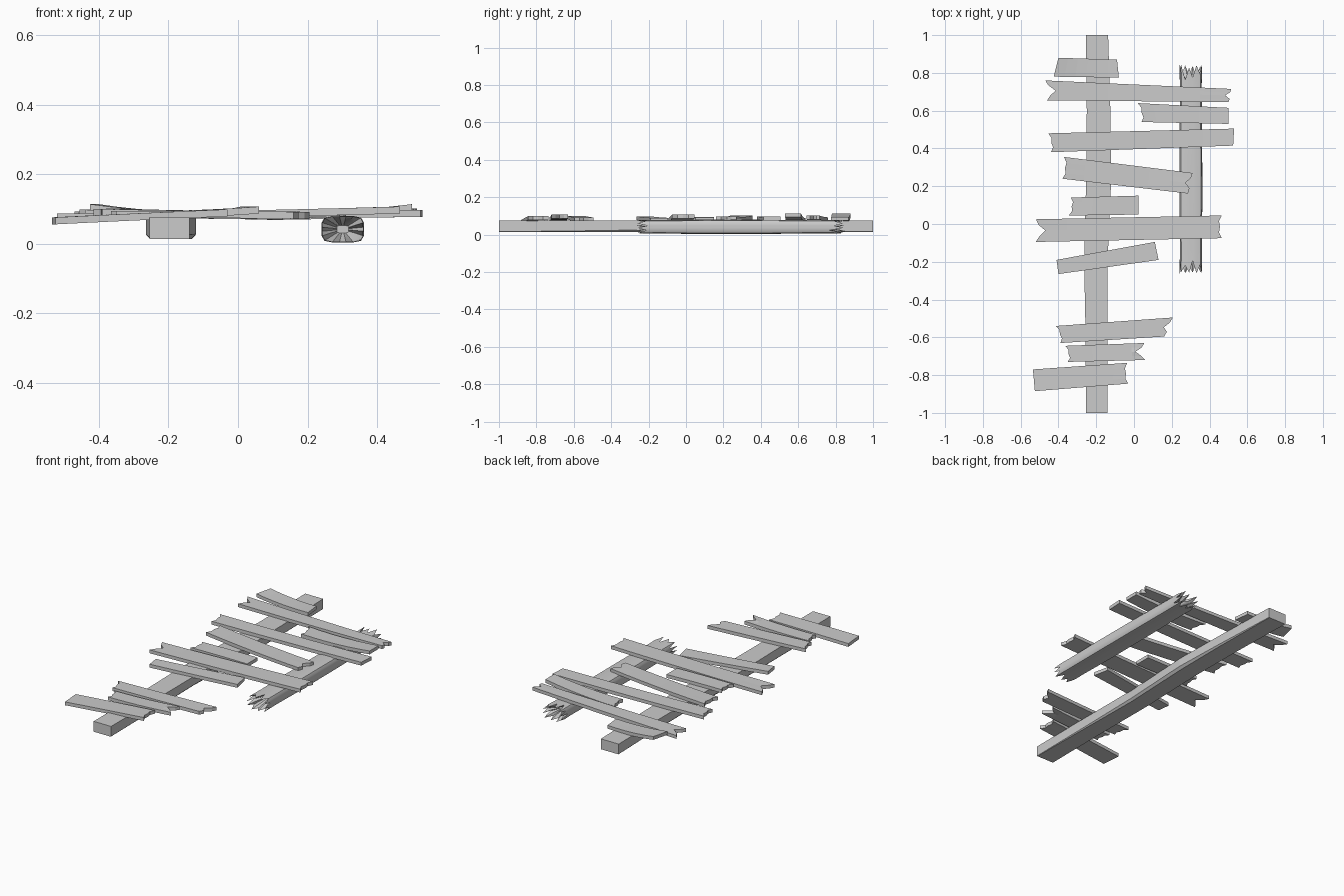
import bpy
import bmesh
import math
import random
from mathutils import Vector

random.seed(4)
if "Cube" in bpy.data.objects:
    bpy.data.objects.remove(bpy.data.objects["Cube"], do_unlink=True)

wood = bpy.data.materials.new("weathered grey wood")
wood.use_nodes = True
GREY = (0.6, 0.6, 0.6, 1)
wood.diffuse_color = GREY
wood.node_tree.nodes["Principled BSDF"].inputs["Base Color"].default_value = GREY


def finish(name, bm):
    bmesh.ops.recalc_face_normals(bm, faces=bm.faces)
    mesh = bpy.data.meshes.new(name)
    bm.to_mesh(mesh)
    bm.free()
    mesh.materials.append(wood)
    obj = bpy.data.objects.new(name, mesh)
    bpy.context.collection.objects.link(obj)
    return obj


def loft(bm, rings):
    """Skin a list of closed rings of points; returns the vertex rings."""
    rows = [[bm.verts.new(p) for p in ring] for ring in rings]
    n = len(rows[0])
    for a, b in zip(rows, rows[1:]):
        for i in range(n):
            j = (i + 1) % n
            bm.faces.new((a[i], a[j], b[j], b[i]))
    return rows


# Planks: ragged board across the rails, given by its four plan corners
# and the height of its middle line at left, centre and right.
def plank(name, back_l, front_l, back_r, front_r, heights, cut_l, cut_r, thick=0.02):
    bl, fl, br, fr = (Vector(p) for p in (back_l, front_l, back_r, front_r))
    along = (br + fr - bl - fl).normalized()
    across = len(cut_l)
    steps = 6
    bm = bmesh.new()
    rings = []
    for s in range(steps + 1):
        t = s / steps
        zl, zm, zr = heights
        z = zl * (1 - t) * (1 - 2 * t) + zm * 4 * t * (1 - t) + zr * t * (2 * t - 1)
        row = []
        for k in range(across):
            v = k / (across - 1)
            p = bl.lerp(fl, v).lerp(br.lerp(fr, v), t)
            if s == 0:
                p = p + along * cut_l[k]
            elif s == steps:
                p = p - along * cut_r[k]
            row.append(p)
        rings.append([(p.x, p.y, z + thick / 2) for p in row]
                     + [(p.x, p.y, z - thick / 2) for p in reversed(row)])
    rows = loft(bm, rings)
    for row in (rows[0], rows[-1]):
        for k in range(across - 1):
            m = 2 * across - 1 - k
            bm.faces.new((row[k], row[k + 1], row[m - 1], row[m]))
    return finish(name, bm)


# End shapes, from the back edge to the front edge (depth cut from the end)
CLEAN = (0, 0, 0, 0, 0)
CHIP = (0, 0.015, 0.01, 0.015, 0)
NOTCH = (0, 0.015, 0.05, 0.02, 0)
FORK = (0, 0.005, 0.03, 0.005, 0.01)

planks = [
    ((-.40, .88), (-.425, .78), (-.09, .87), (-.08, .775), (.104, .087, .085), CLEAN, CLEAN),
    ((-.47, .76), (-.46, .655), (.515, .715), (.51, .645), (.083, .085, .092), NOTCH, FORK),
    ((.02, .64), (.04, .54), (.50, .615), (.50, .53), (.08, .083, .104), CHIP, CLEAN),
    ((-.455, .48), (-.44, .38), (.53, .505), (.525, .415), (.088, .085, .087), CHIP, CLEAN),
    ((-.37, .355), (-.38, .24), (.31, .27), (.295, .16), (.092, .085, .088), CHIP, FORK),
    ((-.335, .14), (-.345, .045), (.025, .15), (.025, .05), (.084, .085, .083), CHIP, CLEAN),
    ((-.52, .025), (-.52, -.095), (.465, .045), (.465, -.075), (.077, .085, .097), NOTCH, CHIP),
    ((-.41, -.19), (-.40, -.265), (.11, -.095), (.13, -.19), (.088, .083, .08), CLEAN, CLEAN),
    ((-.415, -.54), (-.39, -.63), (.205, -.495), (.17, -.595), (.09, .085, .082), CHIP, FORK),
    ((-.365, -.645), (-.35, -.73), (.055, -.63), (.06, -.72), (.084, .086, .097), CHIP, NOTCH),
    ((-.535, -.77), (-.525, -.885), (-.035, -.735), (-.03, -.845), (.066, .078, .089), CLEAN, CHIP),
]
for number, data in enumerate(planks, 1):
    plank(f"plank_{number}", *data)

# Whole rail: square ends, worn edges and a slight sideways wander
bm = bmesh.new()
rings = []
for y, x0, x1, worn in ((-1, -.255, -.14, .002), (-.6, -.256, -.14, .006),
                        (-.2, -.264, -.14, .012), (.25, -.253, -.12, .014),
                        (.6, -.25, -.125, .008), (1, -.255, -.137, .002)):
    lo, hi = .014, .076
    rings.append([(x0, y, hi), (x1, y, hi), (x1, y, lo + worn),
                  (x1 - worn, y, lo), (x0 + worn, y, lo), (x0, y, lo + worn)])
rows = loft(bm, rings)
bm.faces.new(rows[0])
bm.faces.new(rows[-1])
finish("whole_rail", bm)

# Broken rail: rounded square section whose ends burst into splinters
SIDES = 20


def section(y, spread, jag=0, inner=1):
    ring = []
    for i in range(SIDES):
        a = math.tau * (i + 0.5) / SIDES
        c, s = math.cos(a), math.sin(a)
        k = (abs(c) ** 5 + abs(s) ** 5) ** -0.2 * inner
        out = jag * (random.uniform(0.7, 1) if i % 2 else random.uniform(-0.5, 0.2))
        ring.append((.301 + .059 * spread * c * k, y + out, .042 + .037 * spread * s * k))
    return ring


bm = bmesh.new()
rings = [section(-.14, .96, 0, .3), section(-.17, .96, -.03, .7),
         section(-.215, 1.0, -.055), section(-.14, .98), section(.1, 1.03), section(.4, 1.02),
         section(.73, .97), section(.785, 1.0, .06), section(.76, .96, .03, .7),
         section(.74, .96, 0, .3)]
rows = loft(bm, rings)
bm.faces.new(rows[0])
bm.faces.new(rows[-1])
rail = finish("broken_rail", bm)
bpy.ops.object.select_all(action="DESELECT")
rail.select_set(True)
bpy.context.view_layer.objects.active = rail
bpy.ops.object.shade_smooth_by_angle(angle=math.radians(35))
